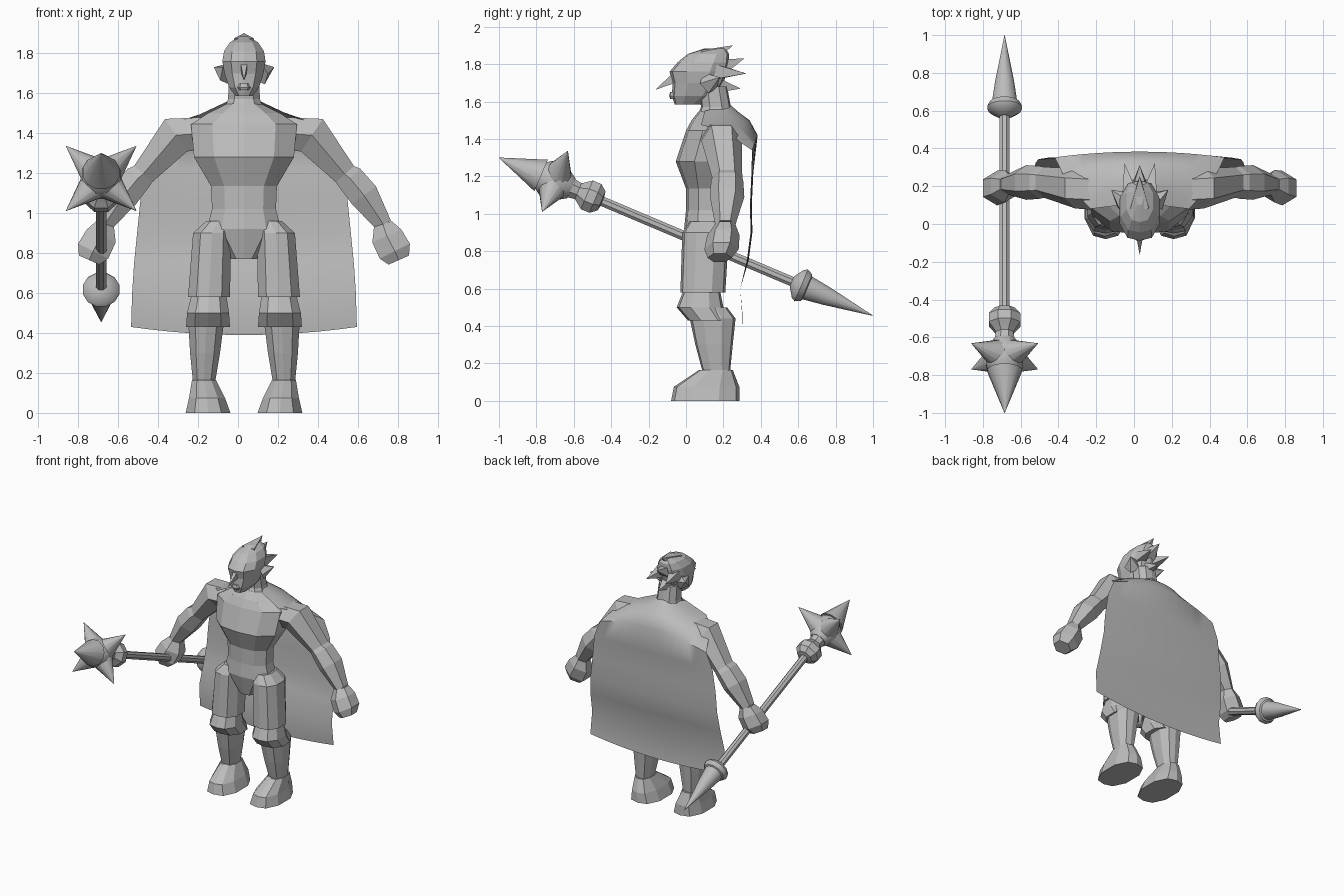
import bpy, bmesh, math
from mathutils import Vector

cube = bpy.data.objects.get("Cube")
if cube:
    bpy.data.objects.remove(cube, do_unlink=True)

grey = bpy.data.materials.new("stone_grey")
grey.use_nodes = True
COLOUR = (0.5, 0.5, 0.5, 1)
grey.diffuse_color = COLOUR
grey.node_tree.nodes["Principled BSDF"].inputs["Base Color"].default_value = COLOUR

MID = Vector((0.03, 0, 0))          # the body's own centre line
X, Y, Z = Vector((1, 0, 0)), Vector((0, 1, 0)), Vector((0, 0, 1))
CHAMFERED = [(1, -.4), (1, .4), (.6, .9), (0, 1), (-.6, .9),
             (-1, .4), (-1, -.4), (-.6, -.9), (0, -1), (.6, -.9)]


def circle(n):
    turns = [math.tau * (i + .5) / n for i in range(n)]
    return [(math.cos(a), math.sin(a)) for a in turns]


def finish(name, bm, smooth=None):
    bmesh.ops.recalc_face_normals(bm, faces=bm.faces)
    mesh = bpy.data.meshes.new(name)
    bm.to_mesh(mesh)
    bm.free()
    mesh.materials.append(grey)
    obj = bpy.data.objects.new(name, mesh)
    bpy.context.collection.objects.link(obj)
    if smooth:
        bpy.ops.object.select_all(action='DESELECT')
        obj.select_set(True)
        bpy.context.view_layer.objects.active = obj
        bpy.ops.object.shade_smooth_by_angle(angle=math.radians(smooth))
    return obj


def skin(bm, rows, closed):
    """Join rows of points with quads; cap both ends of a closed tube."""
    rows = [[bm.verts.new(p) for p in row] for row in rows]
    n = len(rows[0])
    for a, b in zip(rows, rows[1:]):
        for i in range(n if closed else n - 1):
            j = (i + 1) % n
            bm.faces.new((a[i], a[j], b[j], b[i]))
    if closed:
        bm.faces.new(rows[0])
        bm.faces.new(rows[-1])


def section(centre, u, v, ru, rv, shape):
    return [centre + u * ru * a + v * rv * b for a, b in shape]


def stack(name, levels, side=1, shape=CHAMFERED):
    """Upright part from levels of (z, centre x, half width, front y, back y)."""
    rows = [section(MID + Vector((side * cx, (f + b) / 2, z)), X, Y, w, (b - f) / 2, shape)
            for z, cx, w, f, b in levels]
    bm = bmesh.new()
    skin(bm, rows, True)
    return finish(name, bm)


def spike(name, base, tip, radius, n=4, smooth=None, flat=1):
    base, tip = Vector(base), Vector(tip)
    axis = (tip - base).normalized()
    u = axis.cross(Y if abs(axis.x) > .5 else X).normalized()
    v = axis.cross(u)
    bm = bmesh.new()
    skin(bm, [section(base, u, v, radius, radius * flat, circle(n)),
              section(tip, u, v, .001, .001, circle(n))], True)
    return finish(name, bm, smooth)


# Torso, neck and head
stack("torso", [(.77, 0, .065, .03, .19), (.92, 0, .185, -.01, .23),
                (1.02, 0, .16, 0, .22), (1.135, 0, .165, 0, .22),
                (1.28, 0, .25, -.055, .28), (1.445, 0, .265, 0, .3),
                (1.5, 0, .18, .03, .29), (1.55, 0, .08, .07, .26)])
stack("neck", [(1.48, 0, .11, .04, .27), (1.57, 0, .08, .08, .24), (1.68, 0, .075, .07, .22)])
stack("head", [(1.585, 0, .04, -.06, .08), (1.63, 0, .075, -.075, .16),
               (1.7, 0, .098, -.072, .2), (1.76, 0, .108, -.088, .22),
               (1.81, 0, .1, -.045, .23), (1.855, 0, .07, .01, .23),
               (1.885, 0, .02, .1, .21)])
spike("nose", MID + Vector((0, -.055, 1.73)), MID + Vector((0, -.16, 1.665)), .04, 4, None, .6)
stack("lips", [(1.615, 0, .025, -.085, 0), (1.63, 0, .035, -.09, 0), (1.65, 0, .025, -.085, 0)])

# Swept-back hair tufts
spike("crown_tuft", MID + Vector((0, .1, 1.83)), MID + Vector((0, .25, 1.9)), .07)
spike("middle_tuft", MID + Vector((0, .15, 1.77)), MID + Vector((0, .31, 1.83)), .08)
spike("nape_tuft", MID + Vector((0, .14, 1.69)), MID + Vector((0, .29, 1.67)), .07)

# Paired parts: limbs, ears and side tufts
ARM = [(.2, 1.4, .085, .18, .1), (.34, 1.39, .105, .19, .1), (.505, 1.195, .065, .22, .075),
       (.53, 1.175, .075, .22, .08), (.6, 1.09, .08, .22, .085), (.7, .94, .045, .21, .05)]
HAND = [(.695, .945, .05, .21, .05), (.715, .885, .085, .2, .08),
        (.755, .81, .09, .19, .085), (.775, .765, .06, .18, .06)]


def limb(name, stations, side):
    """Tube along (x, z) stations with a thickness, a depth y and a half depth."""
    path = [Vector((side * s[0], s[3], s[1])) for s in stations]
    rows = []
    for i, s in enumerate(stations):
        along = path[min(i + 1, len(path) - 1)] - path[max(i - 1, 0)]
        across = Vector((-along.z, 0, along.x)).normalized()
        rows.append(section(MID + path[i], across, Y, s[2] * 1.08, s[4] * 1.08, circle(6)))
    bm = bmesh.new()
    skin(bm, rows, True)
    return finish(name, bm)


for side, label in ((1, "left"), (-1, "right")):
    limb(label + "_arm", ARM, side)
    limb(label + "_hand", HAND, side)
    stack(label + "_thigh", [(.96, .13, .06, .02, .2), (.9, .16, .095, -.02, .23),
                             (.58, .175, .105, -.03, .21)], side)
    stack(label + "_knee", [(.6, .175, .085, -.01, .18), (.5, .18, .105, -.05, .2),
                            (.43, .18, .11, .01, .24)], side)
    stack(label + "_shin", [(.5, .19, .075, .02, .22), (.44, .19, .088, .02, .265),
                            (.3, .195, .075, .05, .25), (.15, .2, .055, .09, .235)], side)
    stack(label + "_foot", [(0, .18, .112, -.08, .285), (.075, .185, .09, -.065, .285),
                            (.165, .2, .06, .07, .25)], side)
    spike(label + "_ear", MID + Vector((side * .08, .12, 1.7)),
          MID + Vector((side * .15, .18, 1.73)), .06, 5)
    spike(label + "_tuft", MID + Vector((side * .05, .15, 1.76)),
          MID + Vector((side * .08, .32, 1.75)), .06)

# Cape: rows of (z, half width, y, forward sweep of the sides, drop of the sides)
CAPE = [(1.58, .1, .24, .14, .03), (1.545, .26, .28, .2, .07), (1.5, .37, .34, .15, .05),
        (1.42, .45, .383, .03, .08), (1.22, .5, .36, .01, 0), (1.05, .52, .352, .01, 0),
        (.9, .535, .355, .01, 0), (.75, .55, .335, .01, 0), (.6, .56, .29, 0, 0),
        (.39, .565, .305, 0, -.04)]
spread = [i / 6 - 1 for i in range(13)]
bm = bmesh.new()
skin(bm, [[MID + Vector((w * s, y - sweep * s * s, z - drop * s * s)) for s in spread]
          for z, w, y, sweep, drop in CAPE], False)
finish("cape", bm, 60)

# Mace: everything is placed by distance from the front tip along one tilted axis
TIP, END = Vector((-.685, -1, 1.3)), Vector((-.685, 1, .455))
AXIS = (END - TIP).normalized()
UP = AXIS.cross(X).normalized()


def turned(name, profile, n=8, smooth=None):
    bm = bmesh.new()
    skin(bm, [section(TIP + AXIS * t, X, UP, r, r, circle(n)) for t, r in profile], True)
    return finish(name, bm, smooth)


turned("mace_shaft", [(.4, .028), (1.8, .028)])
turned("mace_collar", [(.38, .07), (.43, .055), (.46, .05), (.48, .065), (.51, .09),
                       (.56, .09), (.595, .06), (.6, .03)])
turned("mace_core", [(.22, .06), (.27, .1), (.35, .105), (.42, .06)], 12, 50)
turned("rear_spike", [(1.7, .03), (1.735, .085), (1.755, .095), (1.785, .08),
                      (1.79, .068), (1.9, .052), ((END - TIP).length, .001)], 12, 40)
heart = TIP + AXIS * .325
spike("front_spike", heart - AXIS * .08, TIP, .095, 12, 40)
for a in (1, -1):
    for b in (1, -1):
        out = (X * a + UP * b) * .176
        spike("side_spike", heart, heart + out, .1, 12, 40)
